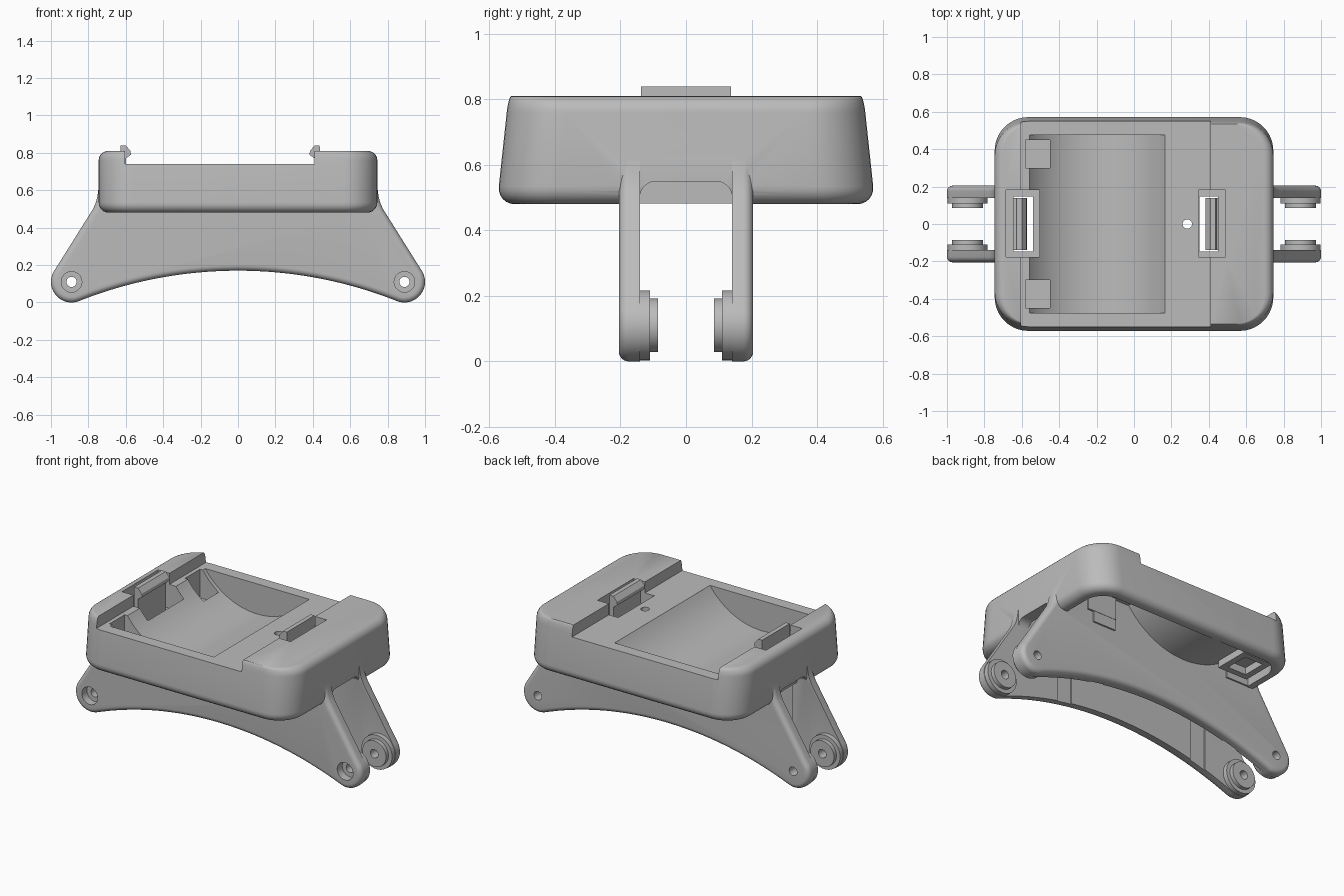
import bpy, bmesh
from math import sin, cos, pi, radians, asin
from mathutils import Vector

if "Cube" in bpy.data.objects:
    bpy.data.objects.remove(bpy.data.objects["Cube"], do_unlink=True)

grey = bpy.data.materials.new("plain_grey")
grey.use_nodes = True
COLOUR = (0.5, 0.5, 0.5, 1)
grey.diffuse_color = COLOUR
grey.node_tree.nodes["Principled BSDF"].inputs["Base Color"].default_value = COLOUR


def skin(name, loops):
    """Closed surface through a stack of matching loops of points."""
    bm = bmesh.new()
    loops = [[bm.verts.new(p) for p in loop] for loop in loops]
    n = len(loops[0])
    for a, b in zip(loops, loops[1:]):
        for i in range(n):
            j = (i + 1) % n
            bm.faces.new((a[i], a[j], b[j], b[i]))
    bm.faces.new(loops[0])
    bm.faces.new(loops[-1])
    bmesh.ops.recalc_face_normals(bm, faces=bm.faces)
    mesh = bpy.data.meshes.new(name)
    bm.to_mesh(mesh)
    bm.free()
    mesh.materials.append(grey)
    ob = bpy.data.objects.new(name, mesh)
    bpy.context.collection.objects.link(ob)
    return ob


def extrude(name, pts, y0, y1):
    return skin(name, [[(x, y, z) for x, z in pts] for y in (y0, y1)])


def box(name, x0, x1, y0, y1, z0, z1):
    return extrude(name, [(x0, z0), (x1, z0), (x1, z1), (x0, z1)], y0, y1)


def arc(cx, cz, r, a0, a1, n):
    return [(cx + r * cos(a0 + (a1 - a0) * i / n), cz + r * sin(a0 + (a1 - a0) * i / n))
            for i in range(n + 1)]


def disc(name, x, z, r, y0, y1):
    return extrude(name, arc(x, z, r, 0, 2 * pi, 40)[:-1], y0, y1)


def inset(pts, d):
    """Anticlockwise outline moved inwards by d."""
    pts = [Vector(p) for p in pts]
    out = []
    for i, p in enumerate(pts):
        e1 = (p - pts[i - 1]).normalized()
        e2 = (pts[(i + 1) % len(pts)] - p).normalized()
        n1, n2 = Vector((-e1.y, e1.x)), Vector((-e2.y, e2.x))
        out.append(p + (n1 + n2) * d / (1 + n1.dot(n2)))
    return out


def loft(name, rings, seg=10):
    """Stack of rounded rectangles given as z, half width, half depth, corner radius."""
    loops = []
    for z, hx, hy, r in rings:
        loop = []
        for k, (sx, sy) in enumerate(((1, 1), (-1, 1), (-1, -1), (1, -1))):
            loop += [(x, y, z) for x, y in
                     arc(sx * (hx - r), sy * (hy - r), r, k * pi / 2, (k + 1) * pi / 2, seg)]
        loops.append(loop)
    return skin(name, loops)


def combine(target, tool, operation):
    mod = target.modifiers.new("combine", 'BOOLEAN')
    mod.operation, mod.solver, mod.object = operation, 'EXACT', tool
    bpy.ops.object.select_all(action='DESELECT')
    bpy.context.view_layer.objects.active = target
    target.select_set(True)
    bpy.ops.object.modifier_apply(modifier=mod.name)
    bpy.data.objects.remove(tool, do_unlink=True)


def add(target, tool):
    combine(target, tool, 'UNION')


def cut(target, tool):
    combine(target, tool, 'DIFFERENCE')


# Housing: tapered rounded shell, open underneath
def depth(z):
    return 0.572 - 0.03 * (z - 0.53) / 0.28


steps = [i * pi / 12 for i in range(7)]
rings = []
for a in steps:
    z, d = 0.48 + 0.055 * (1 - cos(a)), 0.055 * (1 - sin(a))
    rings.append((z, 0.745 - d, depth(z) - d, 0.18 - d))
for a in steps:
    z, d = 0.76 + 0.05 * sin(a), 1 - cos(a)
    rings.append((z, 0.745 - 0.05 * d, depth(z) - 0.008 * d, 0.18 - 0.03 * d))
housing = loft("housing", rings)
cut(housing, loft("cavity", [(0.4, 0.67, 0.5, 0.12), (0.69, 0.67, 0.5, 0.12)]))

# Arched notch in both end walls, between the legs
notch = loft("notch", [(-1, 0.141, 0.09, 0.05), (1, 0.141, 0.09, 0.05)])
for v in notch.data.vertices:
    x, y, z = v.co
    v.co = (z, x, y + 0.46)
cut(housing, notch)

# Curved trough and square pocket shells under the deck
TX, TZ, R_IN, R_OUT = -0.1975, 0.991, 0.441, 0.508
half = pi / 2 - asin((TZ - 0.7) / R_OUT)
add(housing, extrude("trough", arc(TX, TZ, R_OUT, -pi / 2 - half, -pi / 2 + half, 40),
                     -0.505, 0.505))
for s in (-1, 1):
    y0, y1 = sorted((s * 0.26, s * 0.485))
    add(housing, box("pocket_shell", -0.62, -0.41, y0, y1, 0.485, 0.71))

# Leg plates: arched underside, round feet, sloping ends, rounded outer rim
R_ARCH, RIM = 2.305, 0.03
swing = asin(0.89 / (R_ARCH + 0.11))
right_half = arc(0, 0.17 - R_ARCH, R_ARCH, pi / 2, pi / 2 - swing, 20)
right_half += arc(0.89, 0.11, 0.11, -pi / 2 - swing, radians(32), 24)[1:]
right_half += [(0.775, 0.5), (0.76, 0.535), (0.751, 0.57), (0.746, 0.61), (0.74, 0.65),
               (0.72, 0.705)]
outline = right_half + [(-x, z) for x, z in reversed(right_half[1:])]
for s in (-1, 1):
    layers = [(0.14, 0)] + [(0.205 - RIM * (1 - sin(a)), RIM * (1 - cos(a))) for a in steps]
    leg = skin("leg_plate", [[(x, s * y, z) for x, z in inset(outline, d)] for y, d in layers])
    for x in (-0.89, 0.89):
        for r, a, b in ((0.107, 0.11, 0.16), (0.082, 0.085, 0.13)):
            y0, y1 = sorted((s * a, s * b))
            add(leg, disc("boss", x, 0.11, r, y0, y1))
        cut(leg, disc("bolt_hole", x, 0.11, 0.027, -0.4, 0.4))
        if s < 0:
            cut(leg, disc("bolt_head_recess", x, 0.11, 0.055, -0.3, -0.155))
    add(housing, leg)

# Stepped sleeves that carry the clips: outer and inner limits of each shaft
shafts = [(0.345, 0.49, 0.35, 0.45), (-0.685, -0.505, -0.645, -0.54)]
for x0, x1, n0, n1 in shafts:
    add(housing, box("upper_sleeve", max(x0 - 0.03, -0.7), x1 + 0.03, -0.212, 0.217, 0.55, 0.7))
    add(housing, box("lower_sleeve", n0 - 0.032, n1 + 0.028, -0.21, 0.215, 0.482, 0.57))

# Lowered deck, trough hollow and square pockets with recessed undersides
cut(housing, box("deck_cut", -0.605, 0.41, -0.8, 0.8, 0.74, 1))
half = asin(0.3625 / R_IN)
hollow = arc(TX, TZ, R_IN, -pi / 2 - half, -pi / 2 + half, 40) + [(0.165, 0.95), (-0.56, 0.95)]
cut(housing, extrude("trough_hollow", hollow, -0.475, 0.475))
for s in (-1, 1):
    y0, y1 = sorted((s * 0.3, s * 0.45))
    cut(housing, box("pocket", -0.58, -0.45, y0, y1, 0.56, 0.95))
    cut(housing, box("pocket_underside", -0.58, -0.45, y0, y1, 0.4, 0.53))

# Small hole through the deck
pin = loft("pin_hole", [(0.4, 0.025, 0.025, 0.0249), (1, 0.025, 0.025, 0.0249)])
for v in pin.data.vertices:
    v.co.x += 0.285
cut(housing, pin)

# Clip shafts: wide above a ledge, narrow below
for x0, x1, n0, n1 in shafts:
    cut(housing, box("wide_shaft", x0, x1, -0.177, 0.182, 0.59, 1))
    cut(housing, box("narrow_shaft", n0, n1, -0.147, 0.147, -0.1, 0.9))

# Sprung hooks, joined to the outer shaft walls at the foot
hook = [(0.405, 0.5), (0.46, 0.5), (0.46, 0.53), (0.44, 0.54), (0.437, 0.84),
        (0.41, 0.84), (0.385, 0.81), (0.382, 0.79), (0.41, 0.77)]
parts = [housing, extrude("left_clip_hook", hook, -0.138, 0.138),
         extrude("right_clip_hook", [(-x - 0.19, z) for x, z in hook], -0.138, 0.138)]

for ob in parts:
    bpy.ops.object.select_all(action='DESELECT')
    bpy.context.view_layer.objects.active = ob
    ob.select_set(True)
    bpy.ops.object.shade_smooth_by_angle(angle=radians(30))
